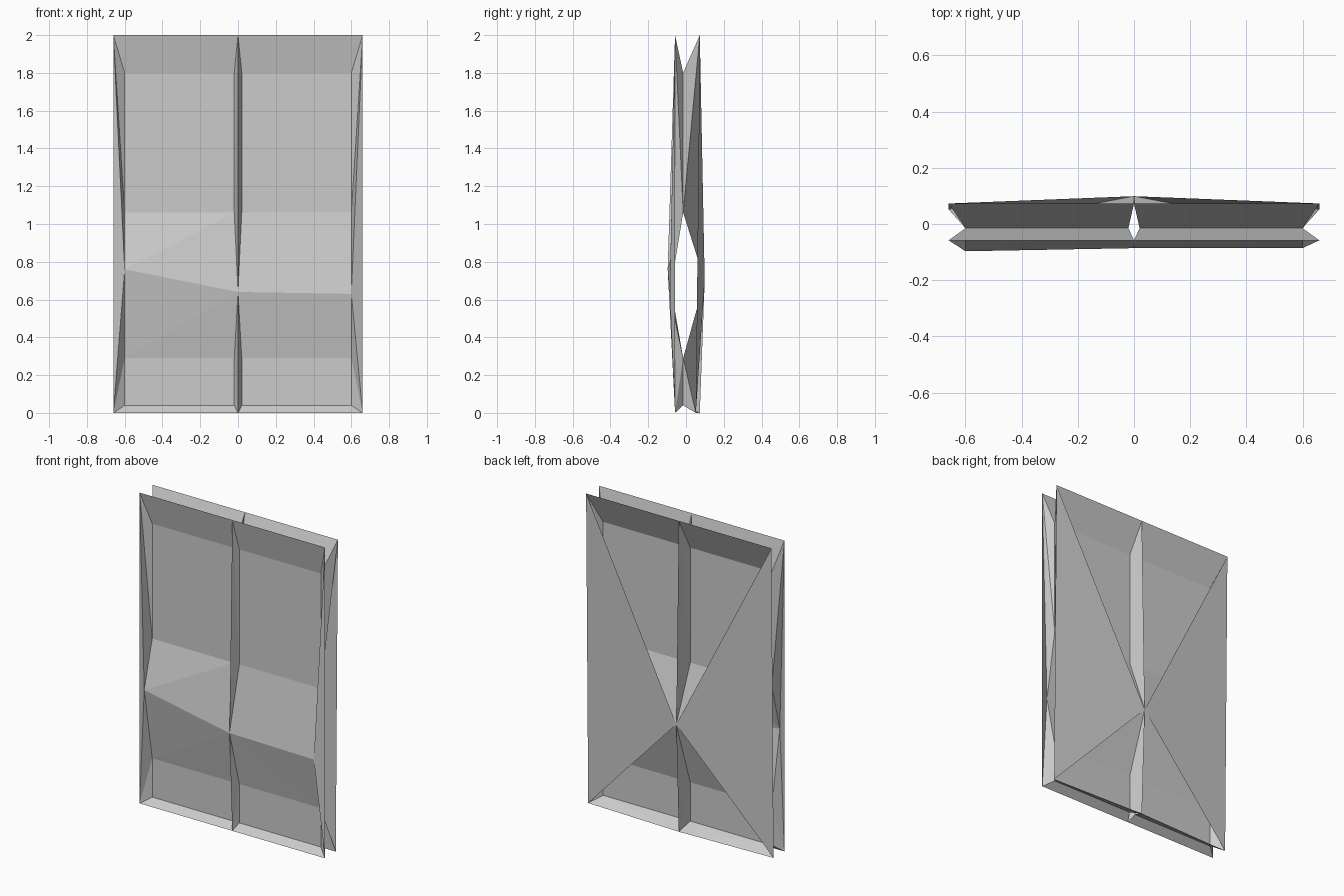
import bpy

if "Cube" in bpy.data.objects:
    bpy.data.objects.remove(bpy.data.objects["Cube"])

# One flat colour for the whole folded window frame
grey = bpy.data.materials.new("plain_grey")
grey.diffuse_color = (0.6, 0.6, 0.6, 1)
grey.use_nodes = True
grey.node_tree.nodes["Principled BSDF"].inputs["Base Color"].default_value = grey.diffuse_color


def build(name, faces):
    """Make one object from faces given as lists of corner points."""
    verts, index, polys = [], {}, []
    for face in faces:
        for p in face:
            if p not in index:
                index[p] = len(verts)
                verts.append(p)
        polys.append([index[p] for p in face])
    mesh = bpy.data.meshes.new(name)
    mesh.from_pydata(verts, [], polys)
    mesh.materials.append(grey)
    obj = bpy.data.objects.new(name, mesh)
    bpy.context.collection.objects.link(obj)


def outward(faces, flip):
    return [f[::-1] if flip else f for f in faces]


PANE_Y, IN_X, OUT_X, EDGE_X = -0.015, 0.02, 0.6, 0.66
FRONT_Y, BACK_TOP_Y, BACK_BOTTOM_Y = -0.058, 0.073, 0.052
front_centre = (0, -0.086, 0.64)
back_centre = (0, 0.099, 0.70)
front_mid = {-1: (-0.6, -0.097, 0.76), 1: (0.6, -0.086, 0.63)}

panes, front_flares, back_flares, side_faces = [], [], [], []
for s in (-1, 1):
    # Each cell: end z, pane edge near the end, pane edge near the crossbar
    for end_z, far_z, near_z in ((2, 1.8, 1.06), (0, 0.04, 0.29)):
        upper = end_z == 2
        flip = (s > 0) != upper
        io, ii = (s * OUT_X, PANE_Y, far_z), (s * IN_X, PANE_Y, far_z)
        no, ni = (s * OUT_X, PANE_Y, near_z), (s * IN_X, PANE_Y, near_z)
        panes += outward([(io, no, ni, ii)], flip)

        # Front sheets folding from the pane out to the front ridges
        corner, middle = (s * EDGE_X, FRONT_Y, end_z), (0, FRONT_Y, end_z)
        m, c = front_mid[s], front_centre
        bar = ([(m, c, ni), (m, ni, no)] if upper
               else [(m, c, no), (c, ni, no)])
        front_flares += outward(
            [(corner, io, ii, middle), (middle, ii, ni), (middle, ni, c),
             (corner, m, no), (corner, no, io)] + bar, flip)

        # Back sheets all meeting at the single back peak
        corner = (s * EDGE_X, BACK_TOP_Y if upper else BACK_BOTTOM_Y, end_z)
        middle = (0, BACK_TOP_Y, end_z)
        b = back_centre
        back_flares += outward(
            [(corner, middle, io), (middle, ii, io), (middle, b, ni),
             (middle, ni, ii), (b, no, ni), (corner, no, b),
             (corner, io, no)], flip)

    # Long triangles joining the top and bottom corners on each side
    side_faces += outward(
        [((s * EDGE_X, FRONT_Y, 2), (s * EDGE_X, FRONT_Y, 0), front_mid[s]),
         ((s * EDGE_X, BACK_TOP_Y, 2), back_centre,
          (s * EDGE_X, BACK_BOTTOM_Y, 0))], s > 0)

build("window_panes", panes)
build("front_folds", front_flares)
build("back_folds", back_flares)
build("side_triangles", side_faces)
